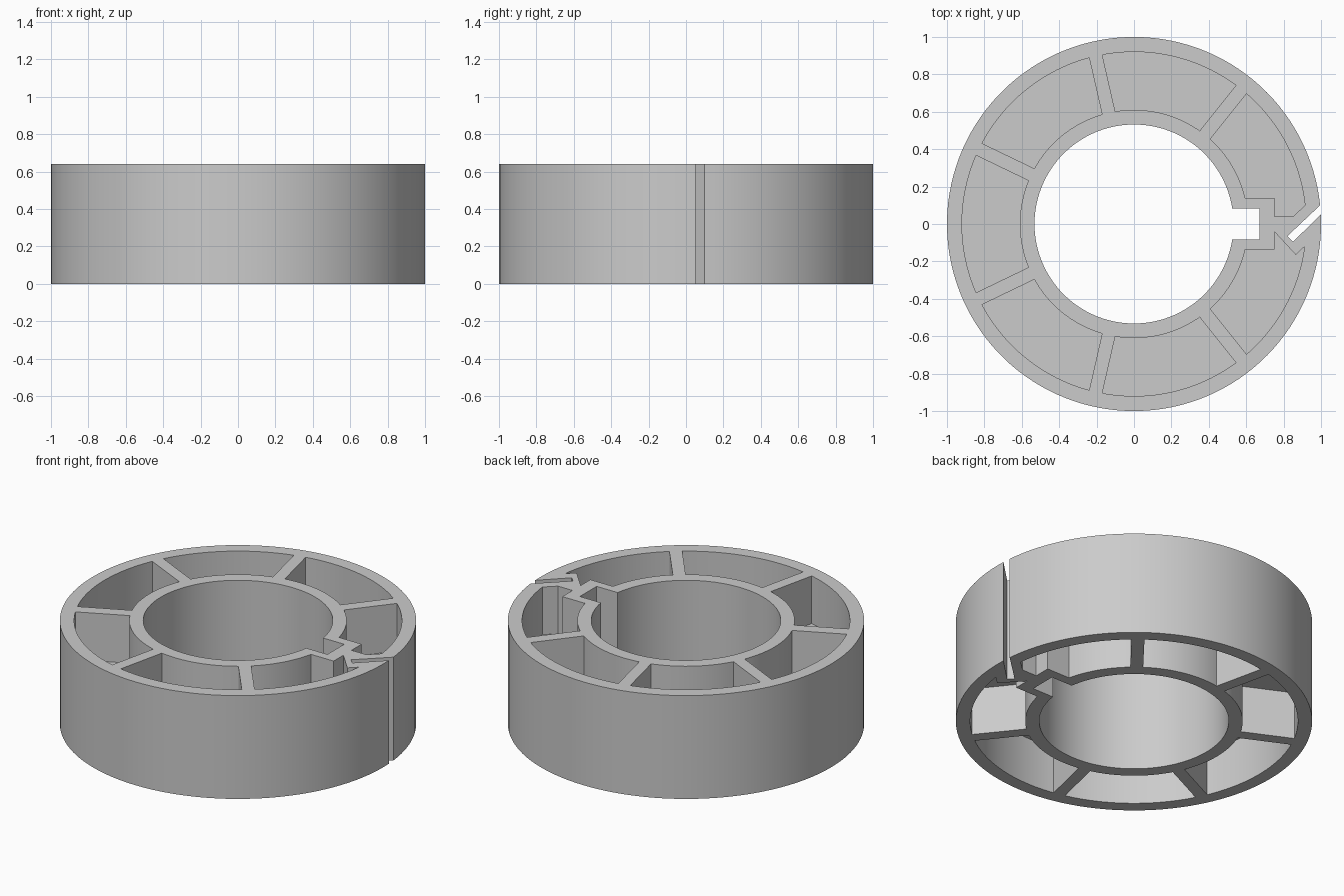
import bpy, bmesh, math

if "Cube" in bpy.data.objects:
    bpy.data.objects.remove(bpy.data.objects["Cube"])

H = 0.64                        # ring height
R_OUT, R_BORE = 1.0, 0.532      # outside and bore radii
P_OUT, P_IN = 0.92, 0.61        # pocket radii
HALF = 0.036                    # half spoke thickness
FLOOR = (0.295, 0.345)          # underside and top of the thin web
STEP = 2 * math.pi / 7

grey = bpy.data.materials.new("plain grey")
grey.diffuse_color = (0.6, 0.6, 0.6, 1)
grey.use_nodes = True
grey.node_tree.nodes["Principled BSDF"].inputs["Base Color"].default_value = grey.diffuse_color


def arc(r, a, b, n):
    return [(r * math.cos(a + (b - a) * i / n), r * math.sin(a + (b - a) * i / n))
            for i in range(n + 1)]


def angle(p):
    return math.atan2(p[1], p[0])


def pocket(k):
    """Sector pocket between spokes k and k + 1."""
    o, i = math.asin(HALF / P_OUT), math.asin(HALF / P_IN)
    a, b = k * STEP, (k + 1) * STEP
    return arc(P_OUT, a + o, b - o, 24) + arc(P_IN, b - i, a + i, 20)


def end_pocket(sign, tail):
    """Pocket beside the keyway; tail runs from the inner arc to the outer arc."""
    o, i = math.asin(HALF / P_OUT), math.asin(HALF / P_IN)
    return (arc(P_OUT, angle(tail[-1]), sign * (STEP - o), 24)
            + arc(P_IN, sign * (STEP - i), angle(tail[0]), 20) + tail[1:-1])


pockets = [pocket(k) for k in range(1, 6)]
pockets.append(end_pocket(1, [(0.594, 0.14), (0.75, 0.14), (0.75, 0.04),
                              (0.85, 0.04), (0.914, 0.10)]))
pockets.append(end_pocket(-1, [(0.594, -0.135), (0.75, -0.135), (0.75, -0.04),
                               (0.865, -0.165), (0.912, -0.12)]))

# Outer outline with the slanted slit
slit_hi, slit_lo = (0.995, 0.10), (0.9988, 0.05)
outer = (arc(R_OUT, angle(slit_hi), 2 * math.pi + angle(slit_lo), 128)
         + [(0.85, -0.095), (0.82, -0.065)])

# Bore outline with the square keyway
key = math.asin(0.082 / R_BORE)
bore = arc(R_BORE, key, 2 * math.pi - key, 96) + [(0.67, -0.082), (0.67, 0.082)]

# Ring walls and spokes: filled outline with holes, extruded to full height
curve = bpy.data.curves.new("wall_outline", 'CURVE')
curve.dimensions = '2D'
curve.fill_mode = 'BOTH'
curve.extrude = H / 2
for loop in [outer, bore] + pockets:
    s = curve.splines.new('POLY')
    s.points.add(len(loop) - 1)
    for p, (x, y) in zip(s.points, loop):
        p.co = (x, y, 0, 1)
    s.use_cyclic_u = True
outline = bpy.data.objects.new("wall_outline", curve)
bpy.context.collection.objects.link(outline)
bpy.context.view_layer.update()
mesh = bpy.data.meshes.new_from_object(
    outline.evaluated_get(bpy.context.evaluated_depsgraph_get()))
bpy.data.objects.remove(outline)

bm = bmesh.new()
bm.from_mesh(mesh)
bmesh.ops.remove_doubles(bm, verts=bm.verts, dist=1e-4)
bmesh.ops.translate(bm, verts=bm.verts, vec=(0, 0, H / 2))
bmesh.ops.recalc_face_normals(bm, faces=bm.faces)
bm.to_mesh(mesh)
bm.free()


def add(name, me):
    me.materials.clear()
    me.materials.append(grey)
    ob = bpy.data.objects.new(name, me)
    bpy.context.collection.objects.link(ob)
    return ob


ring = add("ring_walls", mesh)
bpy.context.view_layer.objects.active = ring
ring.select_set(True)
bpy.ops.object.shade_smooth_by_angle(angle=math.radians(25))

# Thin web closing every pocket at mid height
bm = bmesh.new()
for loop in pockets:
    for z, up in zip(FLOOR, (False, True)):
        f = bm.faces.new([bm.verts.new((x, y, z)) for x, y in loop])
        f.normal_update()
        if (f.normal.z > 0) != up:
            f.normal_flip()
web = bpy.data.meshes.new("pocket_web")
bm.to_mesh(web)
bm.free()
add("pocket_web", web)
